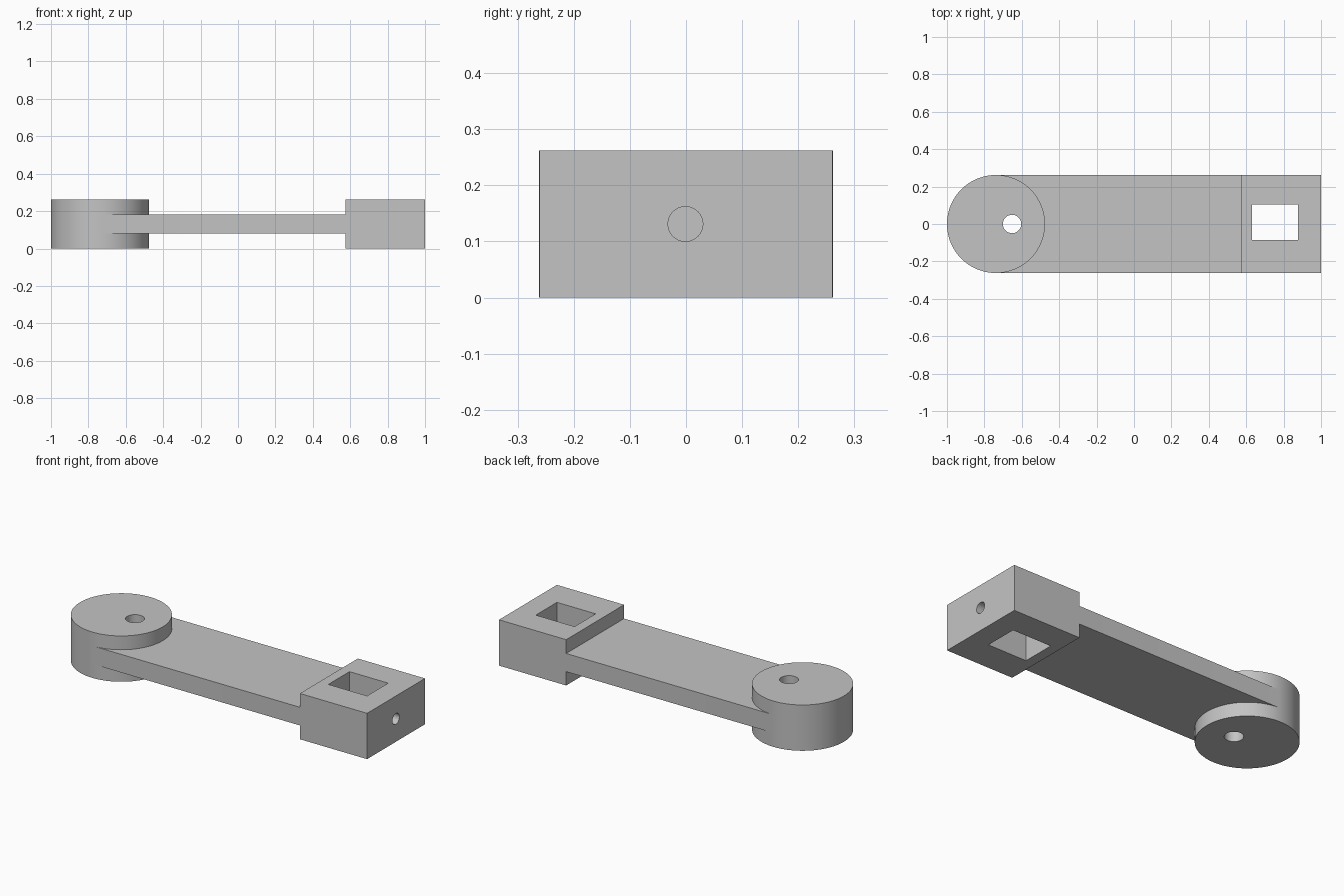
import bpy, bmesh, math
from mathutils import Matrix, Vector

cube = bpy.data.objects.get("Cube")
if cube:
    bpy.data.objects.remove(cube, do_unlink=True)

HEIGHT = 0.262
RADIUS = 0.262
MID = HEIGHT / 2
BAR_HALF = 0.052

grey = bpy.data.materials.new("light_grey")
grey.use_nodes = True
grey.diffuse_color = (0.55, 0.55, 0.55, 1)
grey.node_tree.nodes["Principled BSDF"].inputs["Base Color"].default_value = grey.diffuse_color


def finish(name, bm):
    bmesh.ops.recalc_face_normals(bm, faces=bm.faces)
    mesh = bpy.data.meshes.new(name)
    bm.to_mesh(mesh)
    bm.free()
    mesh.materials.append(grey)
    obj = bpy.data.objects.new(name, mesh)
    bpy.context.collection.objects.link(obj)
    return obj


def cylinder(name, centre, radius, depth, segments, axis="Z"):
    turn = Matrix.Rotation(math.pi / 2, 4, "Y") if axis == "X" else Matrix()
    bm = bmesh.new()
    bmesh.ops.create_cone(bm, cap_ends=True, segments=segments, radius1=radius,
                          radius2=radius, depth=depth,
                          matrix=Matrix.Translation(centre) @ turn)
    return finish(name, bm)


def box(name, low, high):
    low, high = Vector(low), Vector(high)
    bm = bmesh.new()
    bmesh.ops.create_cube(bm, size=1, matrix=Matrix.Translation((low + high) / 2)
                          @ Matrix.Diagonal((high - low).to_4d()))
    return finish(name, bm)


def extrude_along_y(name, points, half_width):
    bm = bmesh.new()
    face = bm.faces.new([bm.verts.new((x, -half_width, z)) for x, z in points])
    side = bmesh.ops.extrude_face_region(bm, geom=[face])["geom"]
    verts = [v for v in side if isinstance(v, bmesh.types.BMVert)]
    bmesh.ops.translate(bm, verts=verts, vec=(0, 2 * half_width, 0))
    return finish(name, bm)


# Thin bar ending in a tall block, as one side profile
bottom, top = MID - BAR_HALF, MID + BAR_HALF
profile = [(-0.73, bottom), (0.575, bottom), (0.575, 0), (1, 0),
           (1, HEIGHT), (0.575, HEIGHT), (0.575, top), (-0.73, top)]
link = extrude_along_y("link_arm", profile, RADIUS - 0.0005)

# Round boss, then the pin hole, the pocket and the bolt hole
tools = [
    ("UNION", cylinder("round_boss", (RADIUS - 1, 0, MID), RADIUS, HEIGHT, 128)),
    ("DIFFERENCE", cylinder("pin_hole", (-0.652, 0, MID), 0.049, 1, 64)),
    ("DIFFERENCE", box("square_pocket", (0.632, -0.086, -0.2), (0.877, 0.105, 0.5))),
    ("DIFFERENCE", cylinder("bolt_hole", (0.95, -0.001, MID), 0.031, 0.3, 48, "X")),
]
bpy.ops.object.select_all(action="DESELECT")
link.select_set(True)
bpy.context.view_layer.objects.active = link
for operation, tool in tools:
    mod = link.modifiers.new(tool.name, "BOOLEAN")
    mod.operation, mod.object, mod.solver = operation, tool, "EXACT"
    bpy.ops.object.modifier_apply(modifier=mod.name)
    bpy.data.objects.remove(tool, do_unlink=True)

bpy.ops.object.shade_smooth_by_angle(angle=math.radians(30))
